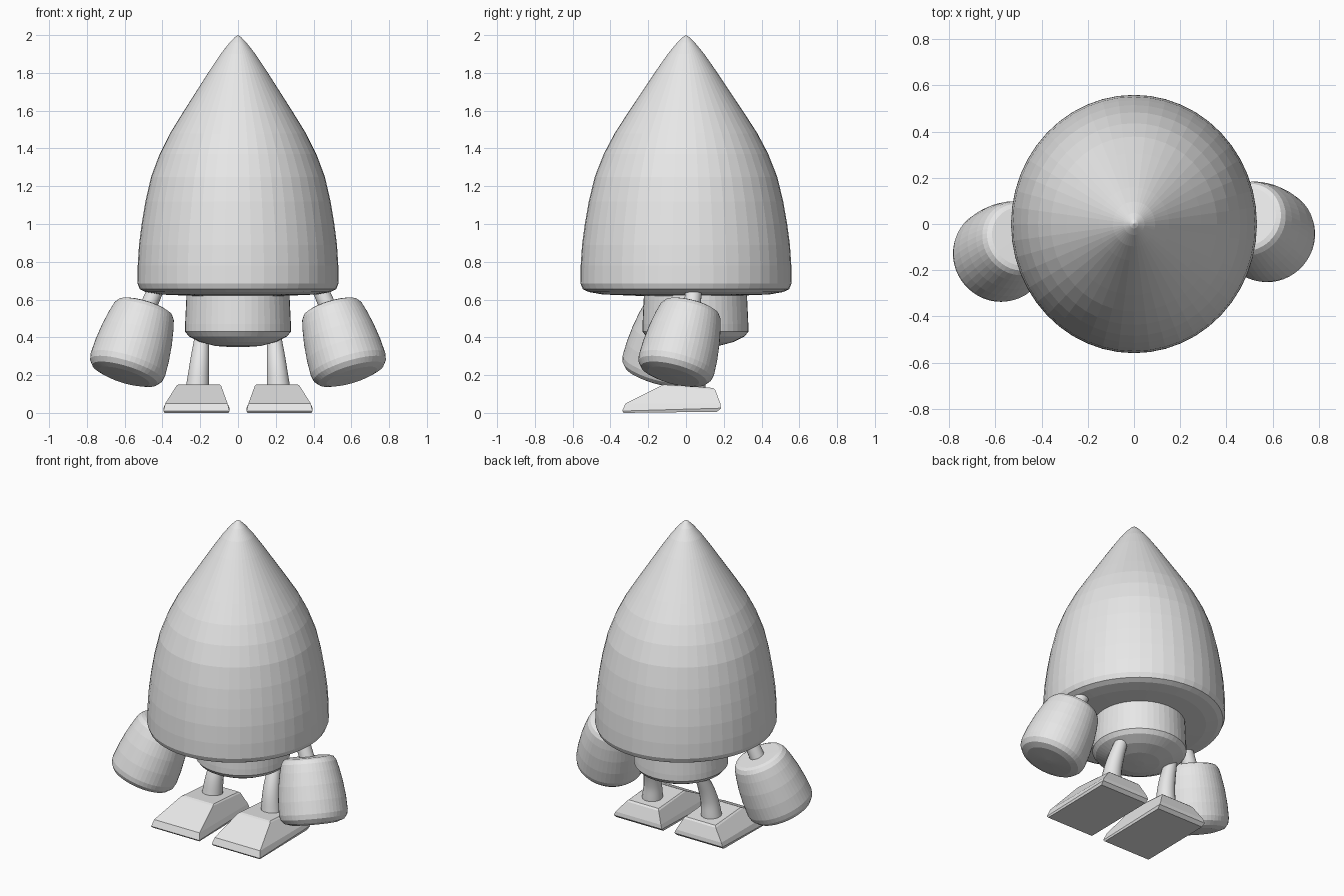
import bpy, bmesh, math
from mathutils import Vector

cube = bpy.data.objects.get("Cube")
if cube:
    bpy.data.objects.remove(cube, do_unlink=True)

grey = bpy.data.materials.new("light_grey")
grey.use_nodes = True
grey.diffuse_color = (0.8, 0.8, 0.8, 1)
grey.node_tree.nodes["Principled BSDF"].inputs["Base Color"].default_value = (0.8, 0.8, 0.8, 1)


def add_object(name, data):
    obj = bpy.data.objects.new(name, data)
    bpy.context.collection.objects.link(obj)
    data.materials.append(grey)
    return obj


def loft(name, rings):
    """Skin a stack of closed rings and cap both ends."""
    bm = bmesh.new()
    rows = [[bm.verts.new(p) for p in ring] for ring in rings]
    n = len(rows[0])
    for low, high in zip(rows, rows[1:]):
        for i in range(n):
            j = (i + 1) % n
            bm.faces.new((low[i], low[j], high[j], high[i]))
    bm.faces.new(rows[0][::-1])
    bm.faces.new(rows[-1])
    bmesh.ops.remove_doubles(bm, verts=bm.verts, dist=0.0002)
    bmesh.ops.recalc_face_normals(bm, faces=bm.faces)
    mesh = bpy.data.meshes.new(name)
    bm.to_mesh(mesh)
    bm.free()
    return add_object(name, mesh)


def turned(name, profile, sides=48, stretch=1.0):
    """Turn (radius, height) points around z."""
    angles = [2 * math.pi * i / sides for i in range(sides)]
    return loft(name, [[(r * math.cos(a), stretch * r * math.sin(a), z)
                        for a in angles] for r, z in profile])


def tube(name, points, radii):
    """Round limb through the points, with its own radius at each."""
    curve = bpy.data.curves.new(name, "CURVE")
    curve.dimensions = "3D"
    curve.bevel_depth = 1
    curve.bevel_resolution = 6
    curve.use_fill_caps = True
    spline = curve.splines.new("BEZIER")
    spline.bezier_points.add(len(points) - 1)
    for bp, p, r in zip(spline.bezier_points, points, radii):
        bp.co, bp.radius = p, r
        bp.handle_left_type = bp.handle_right_type = "AUTO"
    return add_object(name, curve)


# Pointed body shell, slightly deeper than wide
turned("body_shell", [
    (0.25, 0.62), (0.42, 0.627), (0.49, 0.64), (0.52, 0.655), (0.532, 0.685),
    (0.531, 0.78), (0.524, 0.89), (0.51, 1.0), (0.49, 1.12), (0.46, 1.25),
    (0.415, 1.37), (0.36, 1.48), (0.292, 1.59), (0.222, 1.7), (0.152, 1.81),
    (0.092, 1.9), (0.045, 1.96), (0.018, 1.988), (0.001, 2.0)], stretch=1.05)

# Rounded hips under the shell
hips = turned("hips", [(0.03, 0.348), (0.12, 0.354), (0.2, 0.375), (0.26, 0.405),
                       (0.28, 0.43), (0.28, 0.47), (0.272, 0.64)])
hips.location.y = 0.05

HAND = [(0.02, -0.012), (0.14, -0.008), (0.18, 0.005), (0.2, 0.03), (0.206, 0.06),
        (0.203, 0.14), (0.193, 0.23), (0.178, 0.31), (0.165, 0.36), (0.15, 0.382),
        (0.13, 0.39), (0.02, 0.392)]

for side, label, shift in ((1, "left", 0.0), (-1, "right", -0.085)):
    # Barrel hand leaning outward and forward, on a short arm
    base = Vector((side * 0.6, -0.065 + shift, 0.2))
    top = Vector((side * 0.49, 0.03 + shift, 0.56))
    hand = turned(label + "_hand", HAND)
    hand.rotation_euler = (top - base).to_track_quat("Z", "Y").to_euler()
    hand.location = base
    tube(label + "_arm", [(side * 0.485, 0.03 + shift, 0.54),
                          (side * 0.42, 0.045 + shift, 0.69)], (0.046, 0.043))

    # Curved leg, narrower at the hip
    tube(label + "_leg", [(side * 0.215, 0.04, 0.12), (side * 0.205, 0.055, 0.25),
                          (side * 0.19, 0.12, 0.42)], (0.064, 0.053, 0.037))

    # Wedge foot: inner x, outer x, toe y, heel y, toe z, heel z
    layers = [(0.05, 0.39, -0.33, 0.165, 0.0, 0.006),
              (0.045, 0.395, -0.338, 0.185, 0.01, 0.025),
              (0.055, 0.385, -0.32, 0.182, 0.05, 0.05),
              (0.09, 0.325, -0.13, 0.155, 0.145, 0.122),
              (0.098, 0.315, -0.115, 0.145, 0.15, 0.132)]
    foot = loft(label + "_foot", [
        [(side * a, toe, tz), (side * b, toe, tz), (side * b, heel, hz), (side * a, heel, hz)]
        for a, b, toe, heel, tz, hz in layers])
